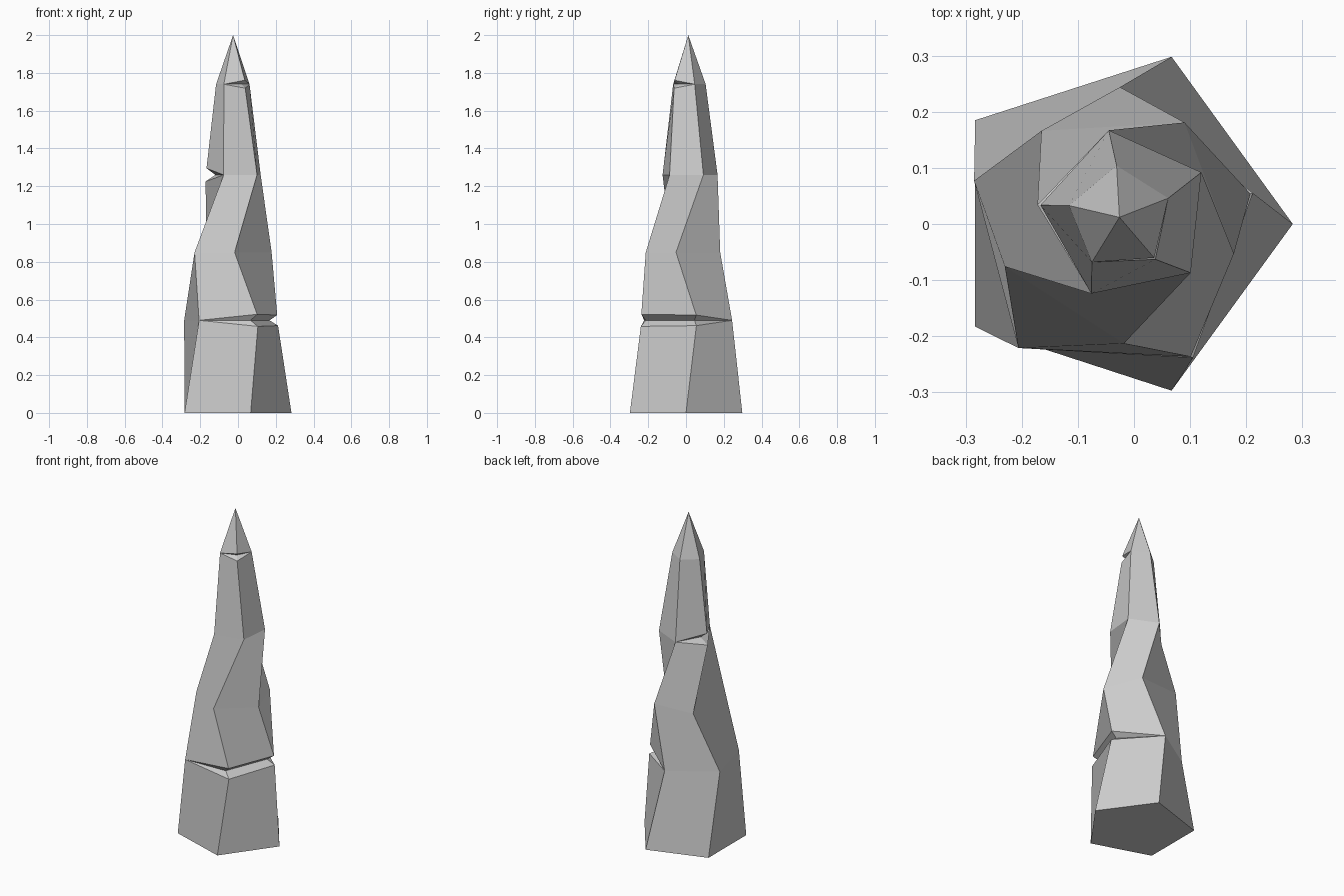
import bpy, bmesh

if "Cube" in bpy.data.objects:
    bpy.data.objects.remove(bpy.data.objects["Cube"])

# Five-sided rings from base to shoulder: (height, corner xy list)
rings = [
    (0.0,  [(.283, 0), (.067, .298), (-.283, .185), (-.283, -.183), (.067, -.297)]),
    (0.49, [(.212, .055), (-.025, .244), (-.285, .077), (-.206, -.221), (.105, -.239)]),
    (0.85, [(.178, -.053), (.09, .181), (-.165, .166), (-.23, -.076), (-.018, -.213)]),
    (1.26, [(.12, .092), (-.045, .167), (-.172, .034), (-.076, -.124), (.101, -.087)]),
    (1.74, [(.061, .046), (-.031, .104), (-.116, .033), (-.075, -.068), (.038, -.063)]),
]
apex = (-.026, .012, 2.0)
# Chipped corners: (ring, corner) -> (half height of the crack, inner point xy)
cracks = {
    (1, 0): (.028, (.167, .045)),
    (1, 4): (.032, (.066, -.214)),
    (3, 2): (.035, (-.12, .03)),
    (4, 4): (.021, (.018, -.035)),
}

bm = bmesh.new()
low, mid, high = [], [], []
for r, (z, pts) in enumerate(rings):
    lo, mi, hi = [], [], []
    for c, (x, y) in enumerate(pts):
        if (r, c) in cracks:
            h, (ix, iy) = cracks[r, c]
            lo.append(bm.verts.new((x, y, z - h)))
            mi.append(bm.verts.new((ix, iy, z)))
            hi.append(bm.verts.new((x + (ix - x) * .1, y + (iy - y) * .1, z + h)))
        else:
            v = bm.verts.new((x, y, z))
            lo.append(v); mi.append(v); hi.append(v)
    low.append(lo); mid.append(mi); high.append(hi)


def face(*verts):
    unique = list(dict.fromkeys(verts))
    if len(unique) > 2:
        bm.faces.new(unique)


tip = bm.verts.new(apex)
bm.faces.new(low[0][::-1])
for r in range(5):
    for c in range(5):
        d = (c + 1) % 5
        # crack floor and roof
        if mid[r][c] is not low[r][c] or mid[r][d] is not low[r][d]:
            face(low[r][c], low[r][d], mid[r][d], mid[r][c])
            face(mid[r][c], mid[r][d], high[r][d], high[r][c])
        # wall up to the next ring or the tip
        if r < 4:
            face(high[r][c], high[r][d], low[r + 1][d], low[r + 1][c])
        else:
            face(high[r][c], high[r][d], tip)

bmesh.ops.recalc_face_normals(bm, faces=bm.faces)
mesh = bpy.data.meshes.new("rock_spire")
bm.to_mesh(mesh)
bm.free()
bpy.context.collection.objects.link(bpy.data.objects.new("rock_spire", mesh))
